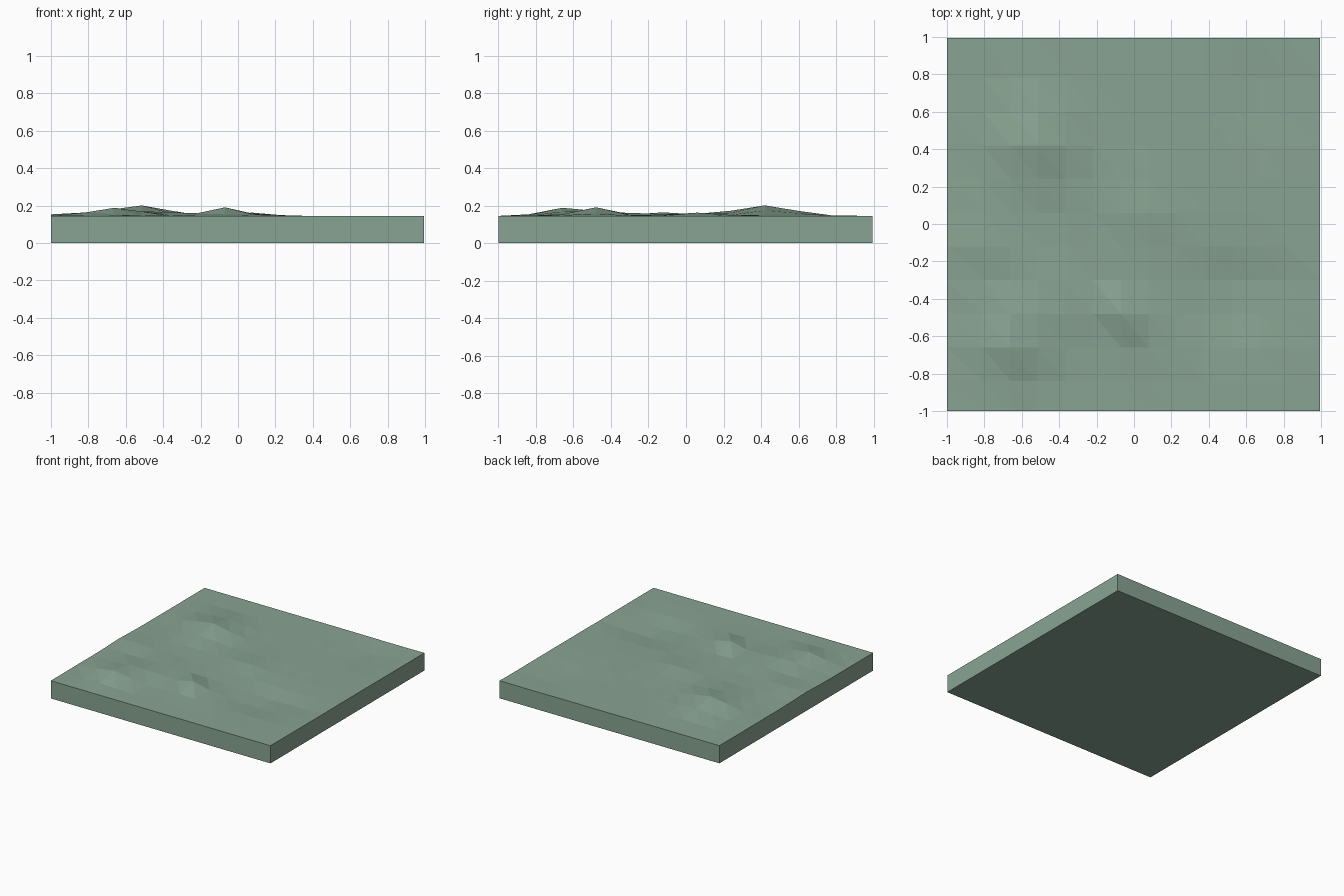
import bpy, bmesh
from math import exp

if "Cube" in bpy.data.objects:
    bpy.data.objects.remove(bpy.data.objects["Cube"])

# Grid lines of the terrain tile: even spacing with odd-width border cells
XS = [-1] + [-0.81 + 0.148 * k for k in range(12)] + [0.995]
YS = [-1] + [-0.84 + 0.18 * k for k in range(10)] + [0.995]
BASE = 0.145

# Hills and hollows: x, y, height, radius
HILLS = [
    (-0.53, 0.43, 0.055, 0.20),
    (-0.66, -0.62, 0.045, 0.17),
    (-0.06, -0.48, 0.042, 0.11),
    (-0.40, -0.42, 0.020, 0.20),
    (-0.85, -0.12, 0.018, 0.17),
    (0.04, 0.06, 0.018, 0.16),
    (-0.45, 0.02, 0.010, 0.30),
    (0.05, -0.64, 0.008, 0.20),
    (0.50, -0.38, -0.026, 0.20),
    (0.76, -0.34, -0.012, 0.15),
    (0.70, 0.72, -0.012, 0.20),
]


def height(x, y):
    return BASE + sum(h * exp(-((x - cx) ** 2 + (y - cy) ** 2) / (r * r))
                      for cx, cy, h, r in HILLS)


bm = bmesh.new()
nx, ny = len(XS), len(YS)
top = [[bm.verts.new((x, y, height(x, y))) for x in XS] for y in YS]

# Faceted top surface, each cell split from back left to front right
for j in range(ny - 1):
    for i in range(nx - 1):
        a, b = top[j][i], top[j][i + 1]
        c, d = top[j + 1][i + 1], top[j + 1][i]
        bm.faces.new((a, b, d))
        bm.faces.new((b, c, d))

# Side walls and flat underside
ring = (top[0] + [r[-1] for r in top[1:]] + top[-1][-2::-1]
        + [r[0] for r in top[-2:0:-1]])
low = [bm.verts.new((v.co.x, v.co.y, 0)) for v in ring]
for k in range(len(ring)):
    n = (k + 1) % len(ring)
    bm.faces.new((low[k], low[n], ring[n], ring[k]))
bm.faces.new(low[::-1])
bmesh.ops.recalc_face_normals(bm, faces=bm.faces)

mesh = bpy.data.meshes.new("ground_tile")
bm.to_mesh(mesh)
bm.free()
tile = bpy.data.objects.new("ground_tile", mesh)
bpy.context.collection.objects.link(tile)

# Grey-green ground colour
mat = bpy.data.materials.new("ground_green")
mat.diffuse_color = (0.25, 0.37, 0.29, 1)
mat.use_nodes = True
mat.node_tree.nodes["Principled BSDF"].inputs["Base Color"].default_value = mat.diffuse_color
mesh.materials.append(mat)
